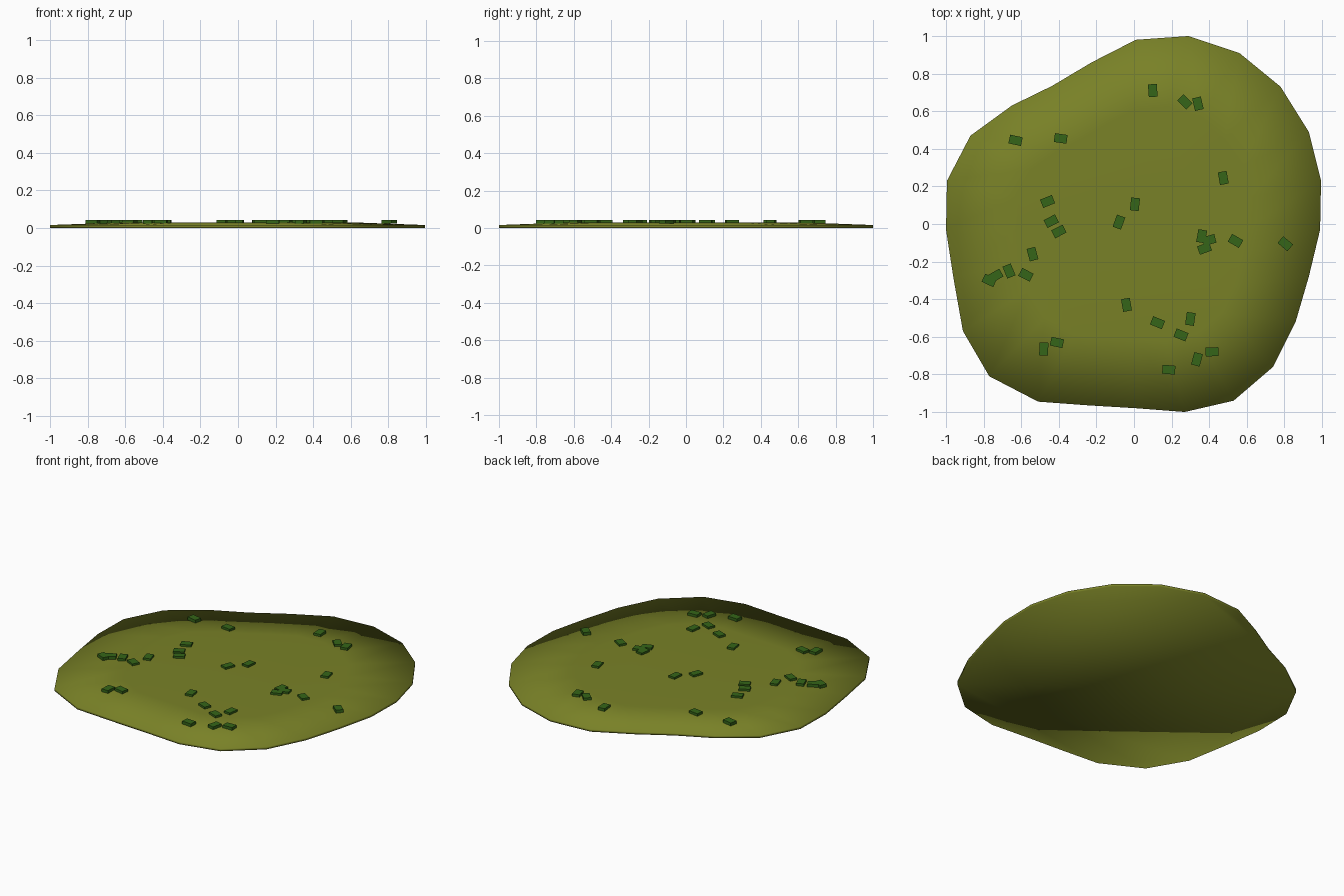
import bpy, bmesh, math
from mathutils import Matrix

if "Cube" in bpy.data.objects:
    bpy.data.objects.remove(bpy.data.objects["Cube"])


def material(name, color):
    m = bpy.data.materials.new(name)
    m.diffuse_color = (*color, 1)
    m.use_nodes = True
    m.node_tree.nodes["Principled BSDF"].inputs["Base Color"].default_value = m.diffuse_color
    return m


def add_object(name, bm, mat):
    bmesh.ops.recalc_face_normals(bm, faces=bm.faces)
    mesh = bpy.data.meshes.new(name)
    bm.to_mesh(mesh)
    bm.free()
    mesh.materials.append(mat)
    ob = bpy.data.objects.new(name, mesh)
    bpy.context.collection.objects.link(ob)
    return ob


moss = material("moss", (0.19, 0.22, 0.02))
leaf = material("leaf", (0.035, 0.13, 0.009))

# Ground patch: irregular outline, low rim, gently raised flat middle
outline = [(.01, .98), (.29, 1), (.56, .91), (.78, .73), (.93, .49), (.995, .23),
           (.99, -.03), (.93, -.28), (.86, -.52), (.74, -.76), (.53, -.94), (.27, -1),
           (.01, -.98), (-.24, -.965), (-.51, -.945), (-.77, -.81), (-.91, -.57),
           (-.96, -.29), (-1, -.03), (-.995, .23), (-.87, .47), (-.65, .63),
           (-.435, .735), (-.225, .86)]
bm = bmesh.new()
rings = [[bm.verts.new((x * s, y * s, z)) for x, y in outline]
         for s, z in ((1, 0), (1, .016), (.62, .03))]
n = len(outline)
for low, high in zip(rings, rings[1:]):
    for i in range(n):
        j = (i + 1) % n
        bm.faces.new((low[i], low[j], high[j], high[i]))
bm.faces.new(rings[0])
bm.faces.new(rings[-1])
for f in bm.faces:
    f.smooth = True
add_object("ground_patch", bm, moss)

# Scattered leaf chips: x, y, angle of the long side
chips = [(.10, .71, 94), (.27, .65, -45), (.34, .64, 103), (-.63, .445, -12),
         (-.39, .455, -8), (.475, .245, 100), (-.46, .12, 22), (-.44, .015, 27),
         (-.40, -.04, 27), (.005, .105, 84), (-.08, .01, 70), (-.54, -.16, 105),
         (-.665, -.25, 112), (-.575, -.27, -27), (-.735, -.275, 30), (-.77, -.30, -25),
         (.36, -.065, 80), (.40, -.085, 15), (.375, -.13, 20), (.54, -.09, -30),
         (.805, -.105, -40), (-.04, -.43, 100), (.125, -.525, -22), (.30, -.505, 82),
         (.25, -.59, -22), (.335, -.72, 75), (.415, -.68, 2), (.185, -.775, -5),
         (-.41, -.63, -12), (-.48, -.665, 88)]
bm = bmesh.new()
for x, y, a in chips:
    place = (Matrix.Translation((x, y, .033)) @ Matrix.Rotation(math.radians(a), 4, 'Z')
             @ Matrix.Diagonal((.068, .047, .02, 1)))
    bmesh.ops.create_cube(bm, size=1, matrix=place)
add_object("leaf_chips", bm, leaf)
